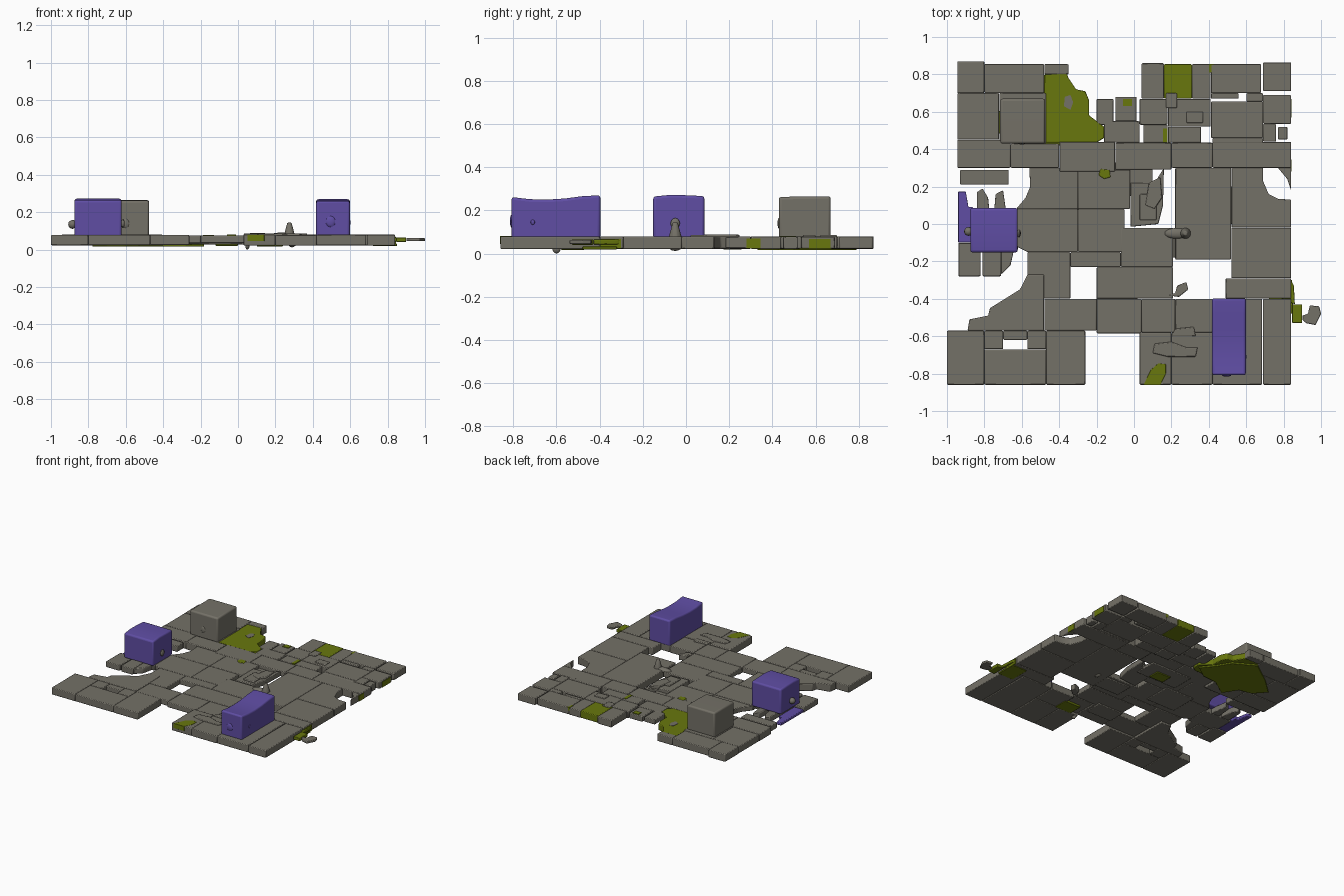
import bpy, bmesh, random
from mathutils import Matrix, Vector

random.seed(4)


def material(name, col):
    m = bpy.data.materials.new(name)
    m.diffuse_color = (*col, 1)
    return m


STONE = material("grey stone", (0.175, 0.165, 0.136))
PURPLE = material("purple", (0.115, 0.075, 0.37))
MOSS = material("olive moss", (0.14, 0.185, 0.004))


def finish(name, bm, mat, bevel=0.007, seg=2):
    bmesh.ops.recalc_face_normals(bm, faces=bm.faces[:])
    me = bpy.data.meshes.new(name)
    bm.to_mesh(me)
    bm.free()
    me.materials.append(mat)
    ob = bpy.data.objects.new(name, me)
    bpy.context.collection.objects.link(ob)
    if bevel:
        b = ob.modifiers.new("rounded edges", 'BEVEL')
        b.width, b.segments, b.limit_method = bevel, seg, 'ANGLE'
    bpy.ops.object.select_all(action='DESELECT')
    ob.select_set(True)
    bpy.context.view_layer.objects.active = ob
    bpy.ops.object.shade_smooth_by_angle(angle=0.7)
    return ob


def prism(bm, pts, z0, z1):
    f = bm.faces.new([bm.verts.new((x, y, z0)) for x, y in pts])
    r = bmesh.ops.extrude_face_region(bm, geom=[f])
    for v in r["geom"]:
        if isinstance(v, bmesh.types.BMVert):
            v.co.z = z1


def slabs(name, rects, z0=0.021, z1=0.08, mat=STONE, polys=(), bevel=0.005):
    """Rectangles (x0, y0, x1, y1) and free outlines as one group of slabs."""
    bm = bmesh.new()
    g = 0.0005
    shapes = [[(a + g, b + g), (c - g, b + g), (c - g, d - g), (a + g, d - g)]
              for a, b, c, d in rects] + list(polys)
    for s in shapes:
        prism(bm, s, z0 + random.uniform(0, 0.003), z1 - random.uniform(0, 0.003))
    return finish(name, bm, mat, bevel)


# back left floor
slabs("back_left_slabs", [
    (-.945, .70, -.80, .87), (-.80, .70, -.48, .855), (-.48, .80, -.35, .855),
    (-.945, .45, -.72, .70), (-.72, .43, -.47, .70), (-.945, .30, -.66, .45),
    (-.66, .30, -.40, .43)])
slabs("moss_slab", [], 0.026, 0.078, MOSS, [[
    (-.48, .80), (-.36, .81), (-.35, .78), (-.31, .72), (-.26, .71), (-.24, .66),
    (-.24, .58), (-.16, .52), (-.16, .46), (-.20, .435), (-.48, .435)]])
slabs("moss_bare_spot", [], 0.074, 0.081, STONE, [[
    (-.375, .63), (-.37, .68), (-.34, .69), (-.325, .65), (-.34, .61)]], 0)
slabs("moss_under_sheet", [], 0.013, 0.03, MOSS, [[
    (-.78, .55), (-.66, .66), (-.48, .79), (-.32, .70), (-.26, .60), (-.18, .50),
    (-.28, .43), (-.40, .42), (-.53, .33), (-.60, .44), (-.70, .46)]], 0.003)

# back right floor
slabs("back_right_slabs", [
    (.04, .67, .16, .86), (.31, .67, .41, .855), (.41, .70, .68, .855),
    (.69, .71, .84, .865), (.03, .53, .18, .67), (.18, .52, .41, .67),
    (.41, .46, .69, .655), (.60, .655, .69, .70), (.41, .67, .56, .70),
    (.69, .535, .84, .69), (.69, .44, .76, .535), (.18, .435, .36, .52),
    (.05, .435, .18, .53), (.20, .30, .42, .435), (.42, .30, .84, .44),
    (.77, .45, .82, .52), (.42, .43, .69, .46)])
slabs("moss_back_patch", [(.16, .67, .31, .855)], 0.022, 0.08, MOSS)

# thin middle floor
slabs("middle_slabs", [
    (-.40, .28, -.10, .44), (-.10, .29, .20, .435), (-.30, .08, -.02, .29),
    (-.30, -.15, -.05, .08), (-.34, -.23, -.07, -.15), (-.07, -.23, .21, -.02),
    (-.20, -.40, .21, -.23), (-.57, -.40, -.34, -.15), (-.48, -.57, -.20, -.40),
    (-.20, -.585, .04, -.40), (.04, -.58, .22, -.40), (-.20, .53, -.11, .67),
    (-.10, .55, .015, .68), (-.16, .435, .03, .55)], 0.034, 0.077, STONE, [
    [(-.56, .30), (-.30, .30), (-.30, .08), (-.63, .08), (-.58, .14), (-.555, .2)],
    [(-.63, .08), (-.30, .08), (-.30, -.15), (-.57, -.15), (-.63, -.12)],
    [(-.02, .22), (.11, .22), (.16, .30), (.155, .1), (.13, .0), (-.02, -.015)],
    [(.17, -.38), (.22, -.37), (.23, -.33), (.28, -.31), (.29, -.35), (.24, -.39)]])
slabs("moss_middle_spot", [], 0.028, 0.081, MOSS, [[
    (-.19, .26), (-.18, .295), (-.13, .29), (-.125, .25), (-.16, .24)]])

# right floor
slabs("right_slabs", [
    (.22, -.19, .52, .30), (.52, -.29, .84, -.02), (.49, -.40, .84, -.29)],
    polys=[
    [(.52, .30), (.69, .30), (.69, .23), (.72, .16), (.77, .135), (.84, .13),
     (.84, -.02), (.52, -.02)],
    [(.77, .30), (.84, .30), (.84, .18), (.82, .24)]])

# front floor
slabs("front_right_slabs", [
    (.03, -.86, .20, -.58), (.20, -.86, .42, -.58), (.42, -.86, .685, -.40),
    (.69, -.86, .84, -.40), (.22, -.58, .42, -.40)])
slabs("moss_front_patch", [], 0.045, 0.083, MOSS, [[
    (.05, -.862), (.09, -.78), (.13, -.745), (.17, -.75), (.17, -.80), (.14, -.862)]], 0.001)
slabs("front_left_slabs", [
    (-1, -.86, -.80, -.57), (-.80, -.86, -.47, -.67), (-.80, -.67, -.70, -.57),
    (-.57, -.67, -.47, -.57), (-.70, -.62, -.57, -.57), (-.47, -.86, -.26, -.57)],
    polys=[[(-.89, -.57), (-.88, -.51), (-.78, -.49), (-.77, -.45), (-.69, -.40),
            (-.61, -.35), (-.57, -.27), (-.48, -.27), (-.48, -.57)]])

# broken left floor around the purple block
slabs("left_shards", [(-.93, .21, -.67, .29), (-.94, -.28, -.82, -.10),
                      (-.81, -.28, -.71, -.13), (-.86, -.14, -.62, .04)], 0.03, 0.078, STONE, [
    [(-.84, .04), (-.84, .17), (-.81, .19), (-.78, .14), (-.77, .04)],
    [(-.75, .04), (-.74, .16), (-.70, .18), (-.68, .04)],
    [(-.71, -.13), (-.71, -.27), (-.66, -.22), (-.64, -.13)]])
slabs("purple_shard", [], 0.035, 0.06, PURPLE, [[
    (-.94, .175), (-.90, .175), (-.885, .09), (-.86, .09), (-.86, -.10), (-.94, -.10)]])

# loose pieces past the right edge
slabs("moss_chips", [(.845, -.53, .90, -.43)], 0.04, 0.068, MOSS,
      [[(.79, -.40), (.84, -.30), (.855, -.33), (.86, -.43)]], 0.004)
slabs("stone_chip", [], 0.044, 0.064, STONE, [[
    (.90, -.49), (.93, -.48), (.94, -.435), (.99, -.44), (1.0, -.48), (.97, -.54),
    (.92, -.53), (.90, -.51)]], 0.004)

# low rubble lying on the floor
slabs("rubble", [(.17, .62, .23, .70), (.28, .54, .37, .60), (.03, .02, .12, .16)],
      0.06, 0.088, STONE, [
    [(.10, -.69), (.11, -.64), (.20, -.63), (.28, -.66), (.34, -.66), (.33, -.71), (.18, -.71)],
    [(.06, .10), (.08, .22), (.14, .25), (.15, .14), (.11, .08)],
    [(.20, -.60), (.22, -.56), (.32, -.55), (.33, -.60)]])

# layered flakes beneath the middle
slabs("under_flakes", [(-.25, .15, .1, .33), (-.2, -.5, .02, -.36), (-.45, -.1, -.2, .12),
                       (.0, -.18, .3, -.04), (.3, .0, .55, .2)], 0.026, 0.05)

# moss under the floor, along the right edge and in the cracks
slabs("moss_under_patches", [(.72, -.48, .85, -.32), (.10, -.58, .24, -.47),
                             (-.12, .17, .0, .26)], 0.017, 0.035, MOSS, (), 0.003)
slabs("moss_edge_patches", [(.82, .28, .843, .345), (.836, .57, .843, .67),
                            (.838, -.40, .846, -.30)], 0.022, 0.07, MOSS, (), 0)
slabs("moss_crack_spots", [(.155, .435, .18, .51), (-.06, .63, -.01, .67),
                           (.40, .81, .425, .855)], 0.05, 0.082, MOSS, (), 0)


def block(name, x0, x1, y0, y1, z0, tops, mat):
    """Worn block; tops are heights from front to back."""
    bm = bmesh.new()
    n = len(tops) - 1
    side = [(y0, z0)] + [(y0 + (y1 - y0) * i / n, t) for i, t in enumerate(tops)] + [(y1, z0)]
    f = bm.faces.new([bm.verts.new((x0, y, z)) for y, z in side])
    r = bmesh.ops.extrude_face_region(bm, geom=[f])
    bmesh.ops.translate(bm, vec=(x1 - x0, 0, 0),
                        verts=[v for v in r["geom"] if isinstance(v, bmesh.types.BMVert)])
    return finish(name, bm, mat, 0.012, 3)


block("grey_block", -.715, -.475, .43, .67, .07, [.262, .265, .265], STONE)
block("purple_block", -.875, -.622, -.152, .085, .07, [.264, .272, .27, .266], PURPLE)
block("purple_bench", .418, .598, -.808, -.397, .07, [.262, .252, .25, .255, .266, .27], PURPLE)


def knob(name, loc, size, mat):
    bm = bmesh.new()
    bmesh.ops.create_icosphere(bm, subdivisions=2, radius=1,
                               matrix=Matrix.Translation(Vector(loc)) @ Matrix.Diagonal((*size, 1)))
    return finish(name, bm, mat, 0)


# knobs on the blocks
knob("purple_block_left_knob", (-.885, -.04, .135), (.024, .024, .024), STONE)
knob("purple_block_right_knob", (-.615, -.05, .14), (.010, .022, .025), STONE)
knob("bench_front_knob", (.495, -.808, .15), (.026, .008, .03), PURPLE)
knob("bench_side_knob", (.598, -.71, .145), (.005, .01, .012), PURPLE)
knob("grey_block_knob", (-.60, .43, .14), (.018, .006, .025), STONE)

# spike standing in the middle
bm = bmesh.new()
bmesh.ops.create_cone(bm, cap_ends=True, segments=10, radius1=.034, radius2=.012, depth=.08,
                      matrix=Matrix.Translation((.275, -.05, .104)))
finish("spike", bm, STONE, 0.005)
knob("spike_foot", (.23, -.05, .074), (.07, .03, .018), STONE)

# stubs hanging beneath
knob("under_stub_front", (.05, -.60, .024), (.012, .02, .024), STONE)
knob("under_stub_right", (.29, -.05, .03), (.02, .03, .018), STONE)
